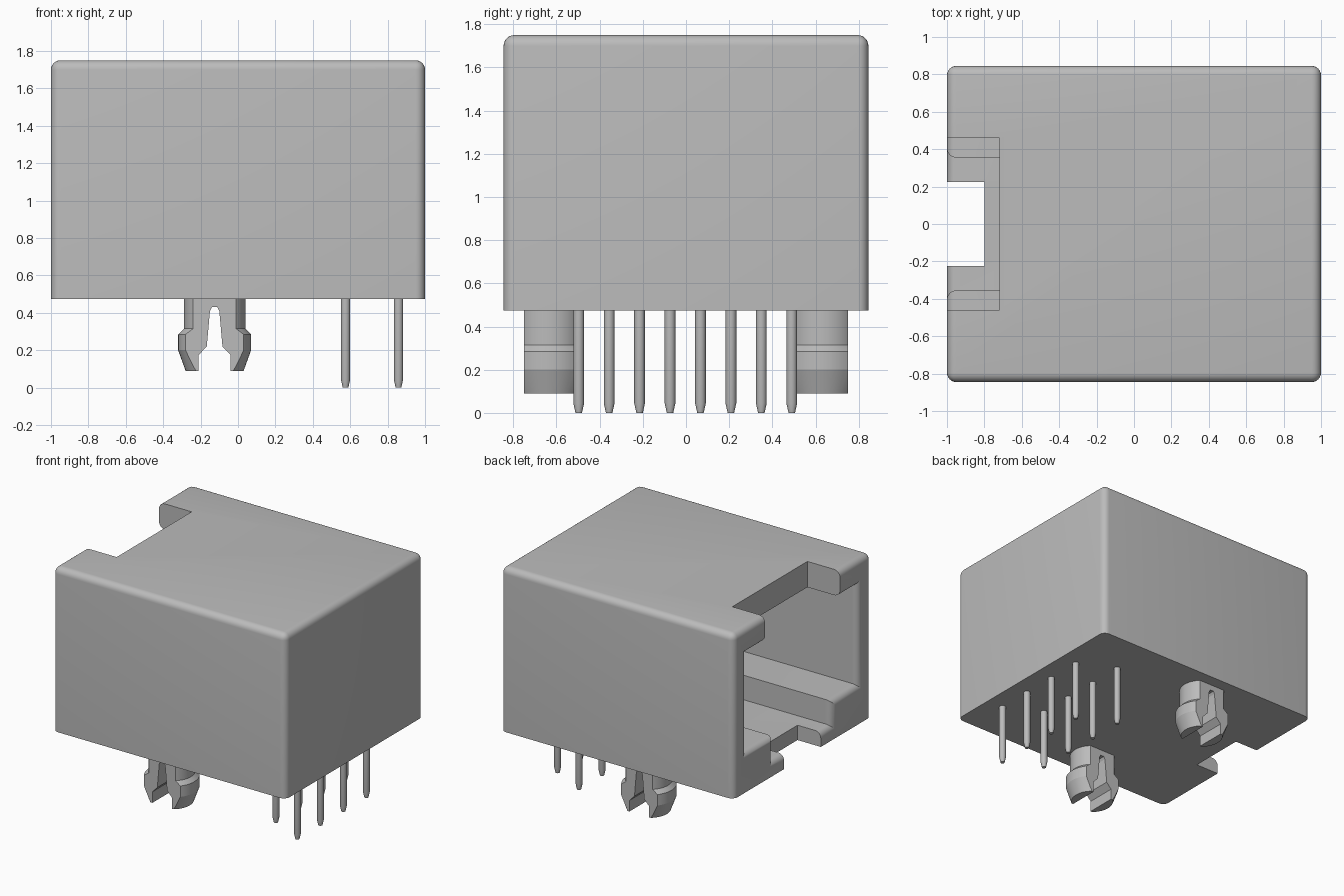
import bpy, bmesh
from math import pi, sin, cos
from mathutils import Matrix

if "Cube" in bpy.data.objects:
    bpy.data.objects.remove(bpy.data.objects["Cube"], do_unlink=True)

# One plain plastic grey
GREY = (0.5, 0.5, 0.5, 1)
grey = bpy.data.materials.new("plain_grey")
grey.use_nodes = True
grey.diffuse_color = GREY
grey.node_tree.nodes["Principled BSDF"].inputs["Base Color"].default_value = GREY


def add_object(name, bm):
    bmesh.ops.recalc_face_normals(bm, faces=bm.faces)
    mesh = bpy.data.meshes.new(name)
    bm.to_mesh(mesh)
    bm.free()
    obj = bpy.data.objects.new(name, mesh)
    mesh.materials.append(grey)
    bpy.context.collection.objects.link(obj)
    return obj


def box(x, y, z):
    bm = bmesh.new()
    bmesh.ops.create_cube(bm, size=1)
    for v in bm.verts:
        for i, (low, high) in enumerate((x, y, z)):
            v.co[i] = high if v.co[i] > 0 else low
    return bm


def loft(rings):
    """Skin a closed solid through rings with equal point counts."""
    bm = bmesh.new()
    loops = [[bm.verts.new(p) for p in ring] for ring in rings]
    n = len(loops[0])
    for a, b in zip(loops, loops[1:]):
        for i in range(n):
            j = (i + 1) % n
            bm.faces.new((a[i], a[j], b[j], b[i]))
    bm.faces.new(loops[0])
    bm.faces.new(loops[-1])
    return bm


def revolve(profile, sides, x, y):
    return loft([[(x + r * cos(2 * pi * i / sides), y + r * sin(2 * pi * i / sides), z)
                  for i in range(sides)] for r, z in profile])


def select_only(obj):
    bpy.ops.object.select_all(action="DESELECT")
    obj.select_set(True)
    bpy.context.view_layer.objects.active = obj


def combine(obj, bm, operation="DIFFERENCE"):
    cutter = add_object("cutter", bm)
    cutter.hide_render = True
    select_only(obj)
    mod = obj.modifiers.new("cut", "BOOLEAN")
    mod.operation = operation
    mod.solver = "EXACT"
    mod.object = cutter
    bpy.ops.object.modifier_apply(modifier=mod.name)
    bpy.data.objects.remove(cutter, do_unlink=True)


def smooth(obj, angle=0.5):
    select_only(obj)
    bpy.ops.object.shade_smooth_by_angle(angle=angle)


BASE, TOP, R = 0.475, 1.75, 0.05

# Housing: block rounded everywhere but its underside
bm = box((-1, 1), (-0.845, 0.845), (BASE, TOP))
edges = [e for e in bm.edges if max(v.co.z for v in e.verts) > BASE + 0.1]
bmesh.ops.bevel(bm, geom=edges, offset=R, segments=6, profile=0.5, affect="EDGES")
housing = add_object("housing", bm)


# Stepped socket, its mouth flaring outwards in a quarter round
def socket_ring(x, d):
    wide, narrow = 0.68 + d, 0.355 + d
    ceiling, shelf, floor = 1.55 + d, 0.78 - d, 0.59 - d
    half = [(wide, ceiling), (wide, shelf), (narrow, shelf), (narrow, floor)]
    return [(x, y, z) for y, z in half] + [(x, -y, z) for y, z in reversed(half)]


rings = [socket_ring(0.4, 0)]
for i in range(7):
    t = i / 6 * pi / 2
    rings.append(socket_ring(-1 + R - R * sin(t), R * (1 - cos(t))))
rings.append(socket_ring(-1.1, R))
combine(housing, loft(rings))

# Latch notches in the roof and floor of the mouth
combine(housing, box((-1.2, -0.72), (-0.46, 0.46), (1.2, 2)))
combine(housing, box((-1.2, -0.8), (-0.225, 0.225), (0.2, 0.7)))
smooth(housing)

# Split snap pegs: barbed turned post with flat sides and a tapered slot
PEG_X, PEG_Y, PEG_HALF = -0.125, 0.633, 0.118
barb = [(0.155, 0.09), (0.195, 0.2), (0.195, 0.285), (0.165, 0.315), (0.165, BASE)]
slot = [(0.085, 0), (0.085, 0.175), (0.042, 0.22), (0.025, 0.41), (0.015, 0.43)]
for name, y in (("front_peg", -PEG_Y), ("back_peg", PEG_Y)):
    peg = add_object(name, revolve(barb, 48, PEG_X, y))
    combine(peg, box((-1, 1), (y - PEG_HALF, y + PEG_HALF), (0, 1)), "INTERSECT")
    outline = [(PEG_X - w, z) for w, z in slot] + [(PEG_X + w, z) for w, z in reversed(slot)]
    combine(peg, loft([[(x, y + s, z) for x, z in outline] for s in (-0.3, 0.3)]))
    smooth(peg, 0.25)

# Two staggered rows of contact pins
for i in range(8):
    x = 0.575 if i % 2 else 0.858
    y = -0.497 + i * 0.141
    pin = revolve([(0.015, 0), (0.025, 0.045), (0.025, BASE)], 20, x, y)
    smooth(add_object(f"contact_pin_{i + 1}", pin))
